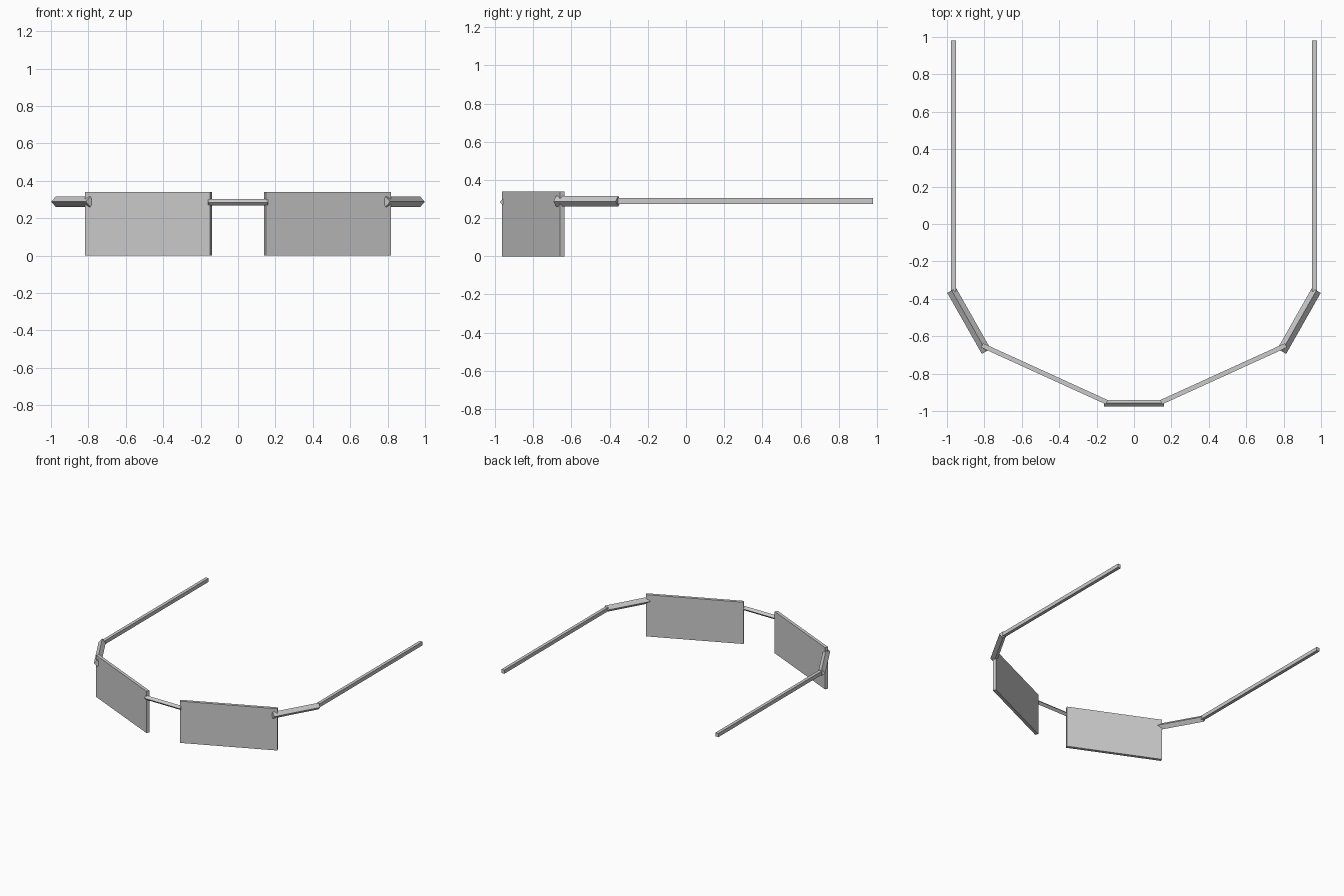
import bpy
from math import pi
from mathutils import Vector

cube = bpy.data.objects.get("Cube")
if cube:
    bpy.data.objects.remove(cube, do_unlink=True)

grey = bpy.data.materials.new("light grey")
grey.use_nodes = True
COLOUR = (0.6, 0.6, 0.6, 1)
grey.diffuse_color = COLOUR
grey.node_tree.nodes["Principled BSDF"].inputs["Base Color"].default_value = COLOUR


def bar(name, start, end, width, height, diamond=False):
    """Straight bar between two points, with a box or diamond section."""
    start, end = Vector(start), Vector(end)
    along = end - start
    side = Vector((-along.y, along.x, 0)).normalized() * width / 2
    up = Vector((0, 0, height / 2))
    if diamond:
        section = [side, up, -side, -up]
    else:
        section = [side - up, side + up, up - side, -side - up]
    verts = [p + s for p in (start, end) for s in section]
    faces = [(i, (i + 1) % 4, (i + 1) % 4 + 4, i + 4) for i in range(4)]
    faces += [(3, 2, 1, 0), (4, 5, 6, 7)]
    mesh = bpy.data.meshes.new(name)
    mesh.from_pydata(verts, [], [f[::-1] for f in faces])
    mesh.materials.append(grey)
    obj = bpy.data.objects.new(name, mesh)
    bpy.context.collection.objects.link(obj)
    # Make every face point outwards
    bpy.context.view_layer.objects.active = obj
    obj.select_set(True)
    bpy.ops.object.mode_set(mode='EDIT')
    bpy.ops.mesh.select_all(action='SELECT')
    bpy.ops.mesh.normals_make_consistent(inside=False)
    bpy.ops.object.mode_set(mode='OBJECT')
    obj.select_set(False)
    return obj


# Nose bridge between the lenses
bar("bridge", (-0.16, -0.958, 0.285), (0.16, -0.958, 0.285), 0.036, 0.036, True)

for label, s in (("left", 1), ("right", -1)):
    # Flat angled lens
    bar(label + "_lens", (s * 0.145, -0.953, 0.17), (s * 0.812, -0.649, 0.17), 0.025, 0.34)
    # Diamond-section hinge arm
    bar(label + "_hinge", (s * 0.79, -0.681, 0.288), (s * 0.975, -0.355, 0.288), 0.054, 0.054, True)
    # Straight temple
    bar(label + "_temple", (s * 0.965, -0.36, 0.289), (s * 0.965, 0.98, 0.289), 0.026, 0.03)
